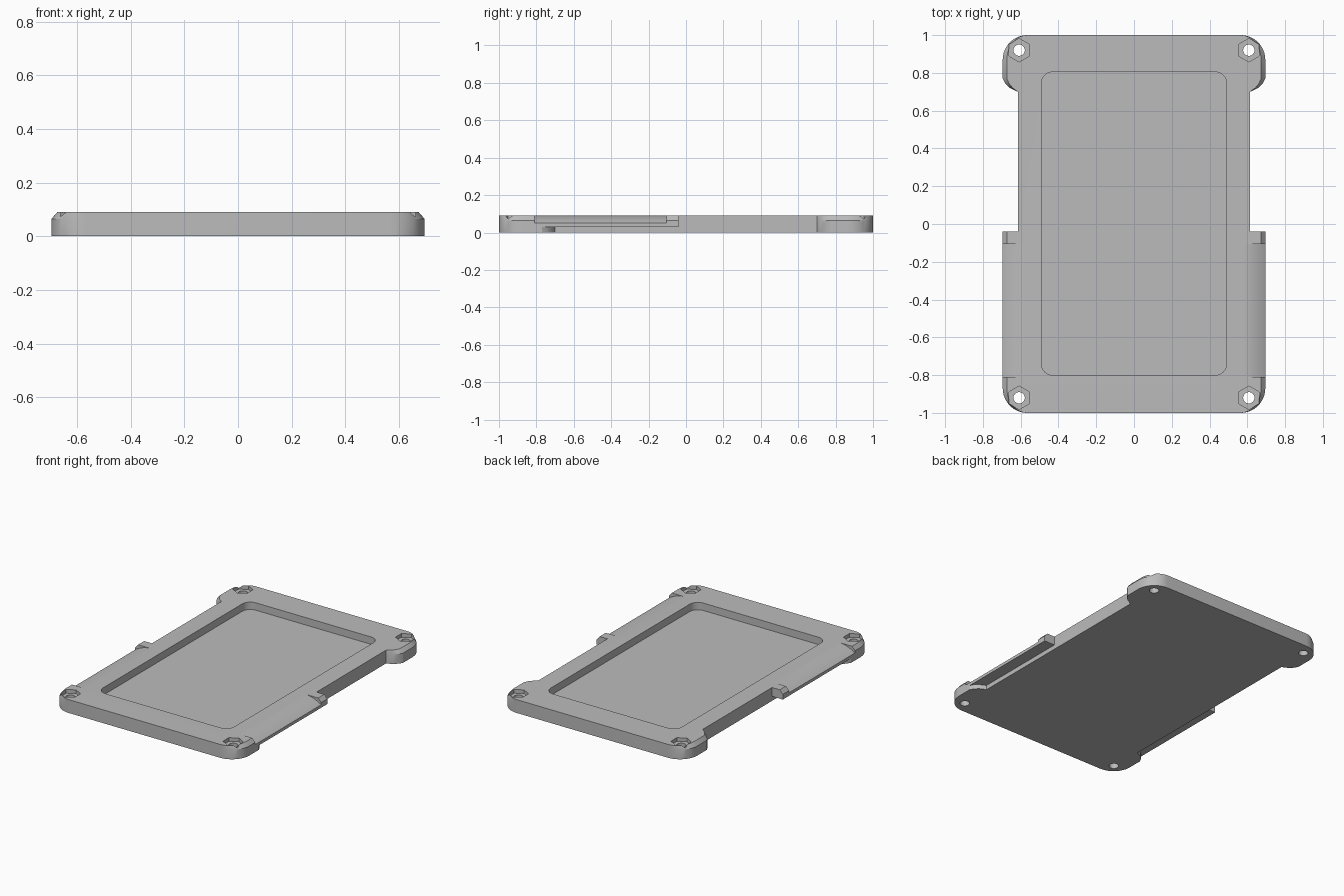
import bpy, bmesh, math

cube = bpy.data.objects.get("Cube")
if cube:
    bpy.data.objects.remove(cube, do_unlink=True)

TOP = 0.09
grey = bpy.data.materials.new("plain_grey")
grey.use_nodes = True
grey.diffuse_color = (0.5, 0.5, 0.5, 1)
grey.node_tree.nodes["Principled BSDF"].inputs["Base Color"].default_value = (0.5, 0.5, 0.5, 1)


def loft(name, rings):
    """Closed solid through matching rings of 3D points."""
    bm = bmesh.new()
    loops = [[bm.verts.new(p) for p in ring] for ring in rings]
    n = len(loops[0])
    for a, b in zip(loops, loops[1:]):
        for i in range(n):
            j = (i + 1) % n
            bm.faces.new((a[i], a[j], b[j], b[i]))
    bm.faces.new(loops[0][::-1])
    bm.faces.new(loops[-1])
    bmesh.ops.recalc_face_normals(bm, faces=bm.faces)
    mesh = bpy.data.meshes.new(name)
    bm.to_mesh(mesh)
    bm.free()
    ob = bpy.data.objects.new(name, mesh)
    bpy.context.collection.objects.link(ob)
    mesh.materials.append(grey)
    return ob


def prism(name, outline, z0, z1):
    return loft(name, [[(x, y, z) for x, y in outline] for z in (z0, z1)])


def arc(cx, cy, r, start, end, steps=12):
    angles = [math.radians(start + (end - start) * i / steps) for i in range(steps + 1)]
    return [(cx + r * math.cos(a), cy + r * math.sin(a)) for a in angles]


def mirrored(side):
    return side + [(-x, y) for x, y in reversed(side)]


def cut(target, cutter):
    cutter.hide_render = True
    mod = target.modifiers.new("cut", 'BOOLEAN')
    mod.operation = 'DIFFERENCE'
    mod.solver = 'EXACT'
    mod.object = cutter
    bpy.context.view_layer.objects.active = target
    bpy.ops.object.modifier_apply(modifier=mod.name)
    bpy.data.objects.remove(cutter, do_unlink=True)


# Plate outline with rounded corners, narrow waist and back lobes
side = arc(0.565, -0.87, 0.13, -90, 0)
side += [(0.695, -0.04), (0.615, -0.04), (0.615, 0.70), (0.657, 0.72), (0.682, 0.745), (0.695, 0.77)]
side += arc(0.565, 0.87, 0.13, 0, 90)
outline = mirrored(side)


def chamfered(x, y):
    waist = -0.05 < y < 0.71 and abs(x) < 0.62
    t = 0 if waist else max(0, (abs(x) - 0.565) / 0.13)
    return (x - math.copysign(0.022 * t, x), y, TOP)


plate = loft("cover_plate", [
    [(x, y, 0) for x, y in outline],
    [(x, y, 0.065) for x, y in outline],
    [chamfered(x, y) for x, y in outline]])

# Shallow rectangular pocket
pocket = mirrored(arc(0.43, -0.74, 0.06, -90, 0, 8) + arc(0.43, 0.745, 0.06, 0, 90, 8))
cut(plate, prism("pocket_cutter", pocket, 0.04, 0.2))

for sx in (1, -1):
    # Curved thumb scoop along each side
    profile = []
    for i in range(11):
        x = 0.57 + 0.015 * i
        profile.append((x, TOP + 0.0005 - 0.04 * ((x - 0.57) / 0.125) ** 2))
    profile += [(0.72, 0.2), (0.57, 0.2)]
    cut(plate, loft("scoop_cutter", [[(sx * x, y, z) for x, z in profile] for y in (-0.81, -0.105)]))

    # Undercut below each side wing
    under = [(0.615, -0.03), (0.615, -0.70), (0.657, -0.72), (0.682, -0.745),
             (0.70, -0.78), (0.8, -0.78), (0.8, -0.03)]
    cut(plate, prism("undercut_cutter", [(sx * x, y) for x, y in under], -0.1, 0.03))

    # Hexagonal nut recesses with through holes
    for sy in (1, -1):
        cx, cy = sx * 0.608, sy * 0.92
        cut(plate, prism("nut_cutter", arc(cx, cy, 0.062, 30, 330, 5), 0.065, 0.2))
        cut(plate, prism("hole_cutter", arc(cx, cy, 0.03, 0, 345, 23), -0.1, 0.2))

bpy.ops.object.select_all(action='DESELECT')
plate.select_set(True)
bpy.context.view_layer.objects.active = plate
bpy.ops.object.shade_smooth_by_angle(angle=math.radians(25))
